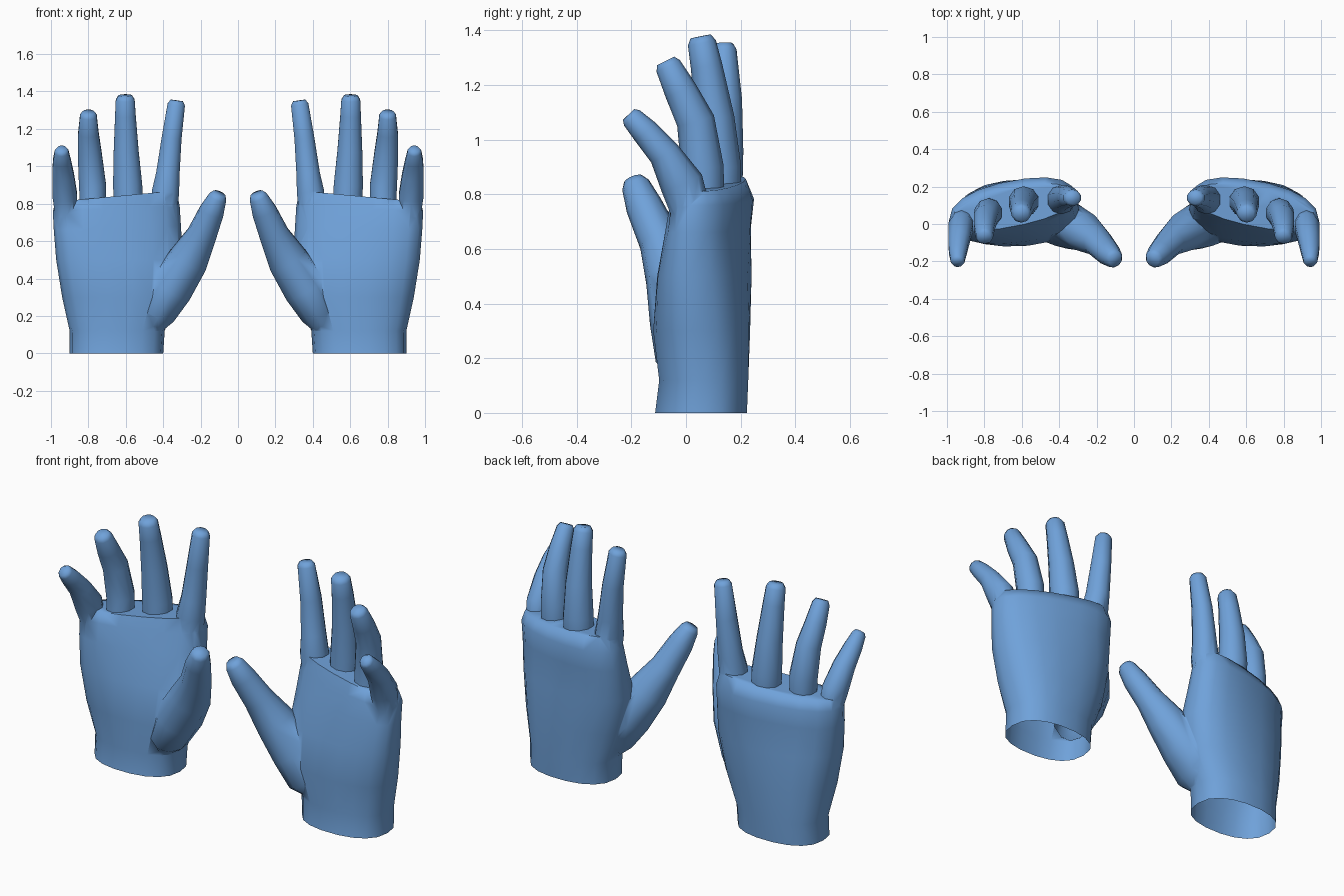
import bpy, bmesh, math
from mathutils import Vector

if "Cube" in bpy.data.objects:
    bpy.data.objects.remove(bpy.data.objects["Cube"])

skin = bpy.data.materials.new("soft blue")
skin.diffuse_color = (0.16, 0.36, 0.70, 1)
skin.use_nodes = True
skin.node_tree.nodes["Principled BSDF"].inputs["Base Color"].default_value = skin.diffuse_color


def loft(name, rings):
    """Closed solid skinned through rings of equal point count."""
    bm = bmesh.new()
    loops = [[bm.verts.new(p) for p in ring] for ring in rings]
    n = len(loops[0])
    for a, b in zip(loops, loops[1:]):
        for i in range(n):
            j = (i + 1) % n
            bm.faces.new((a[i], a[j], b[j], b[i]))
    bm.faces.new(loops[0][::-1])
    bm.faces.new(loops[-1])
    bmesh.ops.recalc_face_normals(bm, faces=bm.faces)
    me = bpy.data.meshes.new(name)
    bm.to_mesh(me)
    bm.free()
    ob = bpy.data.objects.new(name, me)
    bpy.context.collection.objects.link(ob)
    return ob


def spow(v, e):
    return math.copysign(abs(v) ** e, v)


def palm_ring(zl, zr, xl, xr, yl, yr, back, front, n=18):
    """Arched section: thumb edge (xl, yl) to little finger edge (xr, yr)."""
    pts = []
    for i in range(n):
        a = 2 * math.pi * i / n
        t = 0.5 + 0.5 * spow(math.cos(a), 0.9)
        s = spow(math.sin(a), 0.8)
        pts.append((xl + (xr - xl) * t,
                    yl + (yr - yl) * t + s * (back if s > 0 else front),
                    zl + (zr - zl) * t))
    return pts


def finger(name, secs, n=10):
    """Tube along (x, y, z, half width, half depth) sections with a blunt tip."""
    c = [Vector(s[:3]) for s in secs]
    rings = []
    for i, s in enumerate(secs):
        d = (c[min(i + 1, len(c) - 1)] - c[max(i - 1, 0)]).normalized()
        side = (Vector((1, 0, 0)) - d * d.x).normalized()
        up = d.cross(side)
        steps = [(1, 0)] if i < len(c) - 1 else [(1, 0), (0.72, 0.45)]
        for k, push in steps:
            rings.append([c[i] + d * push * s[3]
                          + side * s[3] * k * math.cos(2 * math.pi * (j + .5) / n)
                          + up * s[4] * k * math.sin(2 * math.pi * (j + .5) / n)
                          for j in range(n)])
    return loft(name, rings)


# Palm and wrist
palm = loft("palm", [palm_ring(*r) for r in (
    (0, 0, .40, .90, .055, .055, .17, .17),
    (.12, .12, .392, .90, .055, .055, .175, .155),
    (.30, .30, .32, .94, .05, .03, .195, .16),
    (.50, .50, .295, .972, .08, .01, .19, .145),
    (.68, .66, .305, .985, .12, .01, .16, .125),
    (.79, .76, .312, .99, .14, .015, .155, .115),
    (.87, .81, .33, .975, .14, .02, .12, .095))])

# Fingers and thumb
digits = [
    finger("index_finger", ((.395, .13, .74, .07, .07), (.388, .13, .86, .077, .078),
                            (.375, .14, .96, .066, .07), (.355, .145, 1.15, .056, .06),
                            (.33, .14, 1.33, .049, .045))),
    finger("middle_finger", ((.585, .12, .76, .08, .08), (.59, .12, .90, .082, .082),
                             (.598, .105, 1.08, .07, .072), (.602, .075, 1.27, .058, .058),
                             (.603, .058, 1.355, .053, .052))),
    finger("ring_finger", ((.775, .06, .74, .07, .08), (.778, .06, .90, .076, .078),
                           (.793, .035, 1.07, .067, .07), (.80, -.02, 1.18, .057, .06),
                           (.80, -.065, 1.27, .047, .048))),
    finger("little_finger", ((.918, .03, .70, .055, .07), (.925, -.015, .84, .069, .08),
                             (.935, -.08, .95, .061, .058), (.942, -.15, 1.03, .05, .05),
                             (.943, -.198, 1.08, .038, .04))),
    finger("thumb", ((.47, .05, .14, .06, .08), (.43, .02, .22, .10, .135),
                     (.36, -.005, .35, .122, .13), (.265, -.045, .50, .11, .105),
                     (.195, -.095, .63, .082, .078), (.14, -.155, .76, .068, .067),
                     (.108, -.185, .835, .05, .052))),
]

# Merge the digits into the palm as one skin
for d in digits:
    m = palm.modifiers.new("join", 'BOOLEAN')
    m.operation = 'UNION'
    m.solver = 'EXACT'
    m.object = d
bpy.context.view_layer.update()
mesh = bpy.data.meshes.new_from_object(
    palm.evaluated_get(bpy.context.evaluated_depsgraph_get()))
for ob in digits + [palm]:
    bpy.data.objects.remove(ob)

# Open the wrist, then make the mirrored pair
for name, sx in (("left_hand", 1), ("right_hand", -1)):
    bm = bmesh.new()
    bm.from_mesh(mesh)
    cap = [f for f in bm.faces if all(v.co.z < 0.001 for v in f.verts)]
    bmesh.ops.delete(bm, geom=cap, context='FACES')
    bmesh.ops.remove_doubles(bm, verts=bm.verts, dist=0.002)
    if sx < 0:
        for v in bm.verts:
            v.co.x *= -1
        bmesh.ops.reverse_faces(bm, faces=bm.faces)
    me = bpy.data.meshes.new(name)
    bm.to_mesh(me)
    bm.free()
    me.materials.clear()
    me.materials.append(skin)
    hand = bpy.data.objects.new(name, me)
    bpy.context.collection.objects.link(hand)
    bpy.ops.object.select_all(action='DESELECT')
    hand.select_set(True)
    bpy.context.view_layer.objects.active = hand
    bpy.ops.object.shade_smooth_by_angle(angle=math.radians(70))
